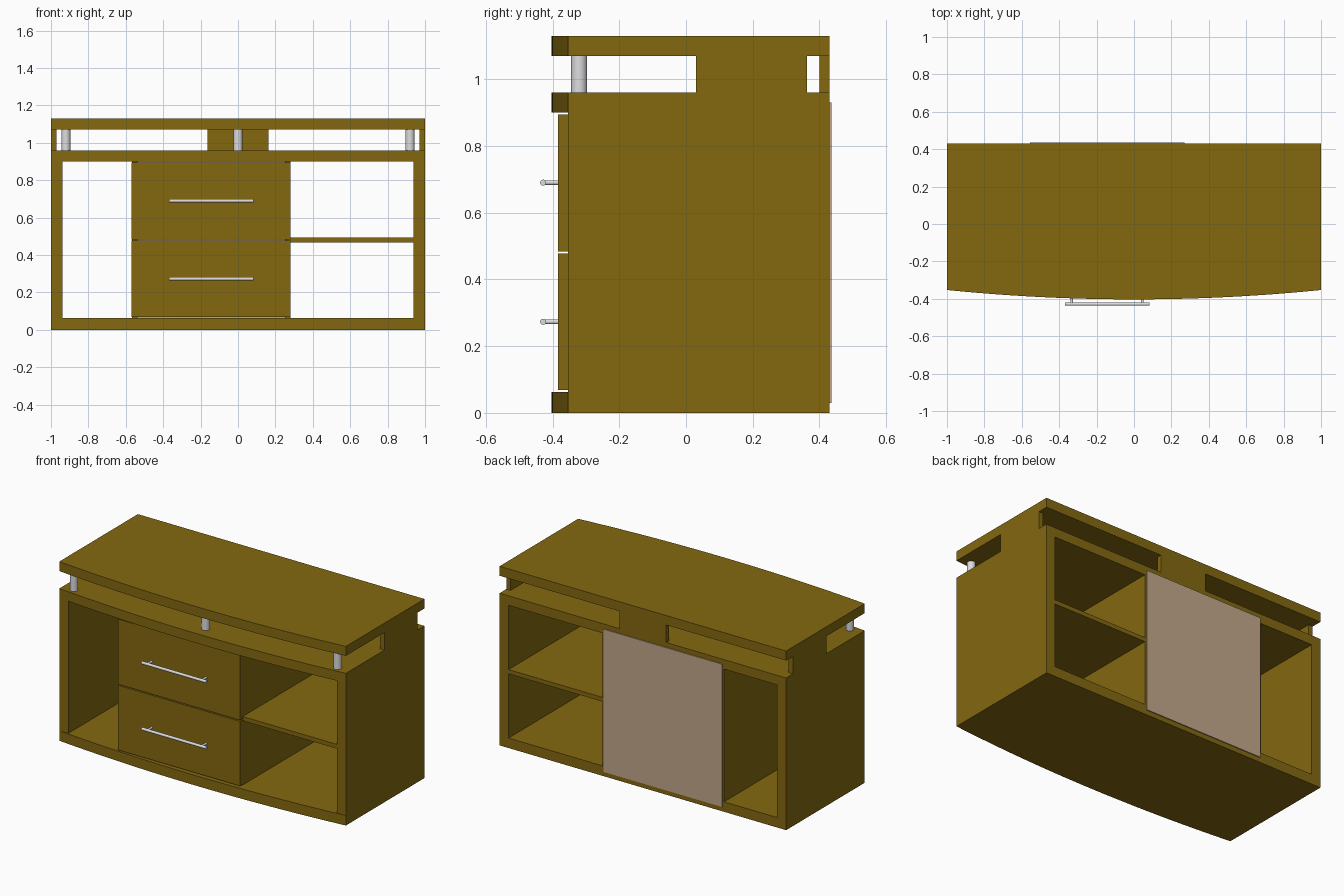
import bpy
import bmesh
import math
from mathutils import Matrix, Vector

cube = bpy.data.objects.get("Cube")
if cube:
    bpy.data.objects.remove(cube, do_unlink=True)


def material(name, color):
    mat = bpy.data.materials.new(name)
    mat.use_nodes = True
    mat.diffuse_color = (*color, 1)
    mat.node_tree.nodes["Principled BSDF"].inputs["Base Color"].default_value = (*color, 1)
    return mat


WOOD = material("brown wood", (0.23, 0.14, 0.005))
METAL = material("pale metal", (0.72, 0.72, 0.74))
BOARD = material("tan board", (0.55, 0.39, 0.26))

FRONT, BACK = -0.353, 0.43
BOW = 0.05


def finish(name, bm, mat, smooth=False):
    bmesh.ops.recalc_face_normals(bm, faces=bm.faces)
    mesh = bpy.data.meshes.new(name)
    bm.to_mesh(mesh)
    bm.free()
    mesh.materials.append(mat)
    obj = bpy.data.objects.new(name, mesh)
    bpy.context.collection.objects.link(obj)
    if smooth:
        bpy.ops.object.select_all(action='DESELECT')
        obj.select_set(True)
        bpy.context.view_layer.objects.active = obj
        bpy.ops.object.shade_smooth_by_angle(angle=math.radians(40))
    return obj


def box(name, x, y, z, mat=WOOD):
    """Box from three (low, high) ranges."""
    bm = bmesh.new()
    bmesh.ops.create_cube(bm, size=1)
    for v in bm.verts:
        v.co = [(lo + hi) / 2 + c * (hi - lo) for c, (lo, hi) in zip(v.co, (x, y, z))]
    return finish(name, bm, mat)


def rod(name, start, end, radius, mat=METAL):
    """Round bar between two points."""
    start, end = Vector(start), Vector(end)
    axis = end - start
    turn = axis.to_track_quat('Z', 'Y').to_matrix().to_4x4()
    bm = bmesh.new()
    bmesh.ops.create_cone(bm, cap_ends=True, segments=24, radius1=radius, radius2=radius,
                          depth=axis.length,
                          matrix=Matrix.Translation((start + end) / 2) @ turn)
    return finish(name, bm, mat, smooth=True)


def bowed_slab(name, low, high, steps=24):
    """Full-width slab with a gently curved front edge."""
    xs = [-1 + 2 * i / steps for i in range(steps + 1)]
    outline = [(x, FRONT - BOW * (1 - x * x)) for x in xs] + [(1, BACK), (-1, BACK)]
    bm = bmesh.new()
    face = bm.faces.new([bm.verts.new((x, y, low)) for x, y in outline])
    top = bmesh.ops.extrude_face_region(bm, geom=[face])["geom"]
    bmesh.ops.translate(bm, vec=(0, 0, high - low),
                        verts=[v for v in top if isinstance(v, bmesh.types.BMVert)])
    return finish(name, bm, WOOD, smooth=True)


# Horizontal slabs
bowed_slab("base_slab", 0, 0.063)
bowed_slab("middle_slab", 0.9, 0.96)
bowed_slab("top_slab", 1.07, 1.13)

# Side walls, raised supports and corner posts
for side, s in (("right", -1), ("left", 1)):
    outer = sorted((s * 0.937, s))
    box(side + "_wall", outer, (FRONT, BACK), (0.063, 0.9))
    box(side + "_support", sorted((s * 0.97, s)), (0.03, 0.363), (0.96, 1.07))
    rod(side + "_post", (s * 0.92, -0.32, 0.96), (s * 0.92, -0.32, 1.07), 0.024)
rod("centre_post", (0, -0.32, 0.96), (0, -0.32, 1.07), 0.024)
box("back_support", (-0.163, 0.163), (0.4, BACK), (0.96, 1.07))

# Inner dividers, shelf and back board
box("right_divider", (-0.567, -0.537), (FRONT, BACK), (0.063, 0.9))
box("left_divider", (0.25, 0.28), (FRONT, BACK), (0.063, 0.9))
box("shelf", (0.28, 0.937), (FRONT, BACK), (0.468, 0.495))
box("back_board", (-0.557, 0.27), (BACK, BACK + 0.006), (0.03, 0.93), BOARD)

# Drawers with bar handles
for name, low, high, grip in (("lower", 0.069, 0.477, 0.273), ("upper", 0.484, 0.894, 0.69)):
    box(name + "_drawer_front", (-0.569, 0.282), (-0.384, FRONT), (low, high))
    rod(name + "_handle", (-0.37, -0.428, grip), (0.082, -0.428, grip), 0.009)
    for i, x in enumerate((-0.333, 0.045)):
        rod(f"{name}_handle_mount_{i + 1}", (x, -0.384, grip), (x, -0.428, grip), 0.007)
